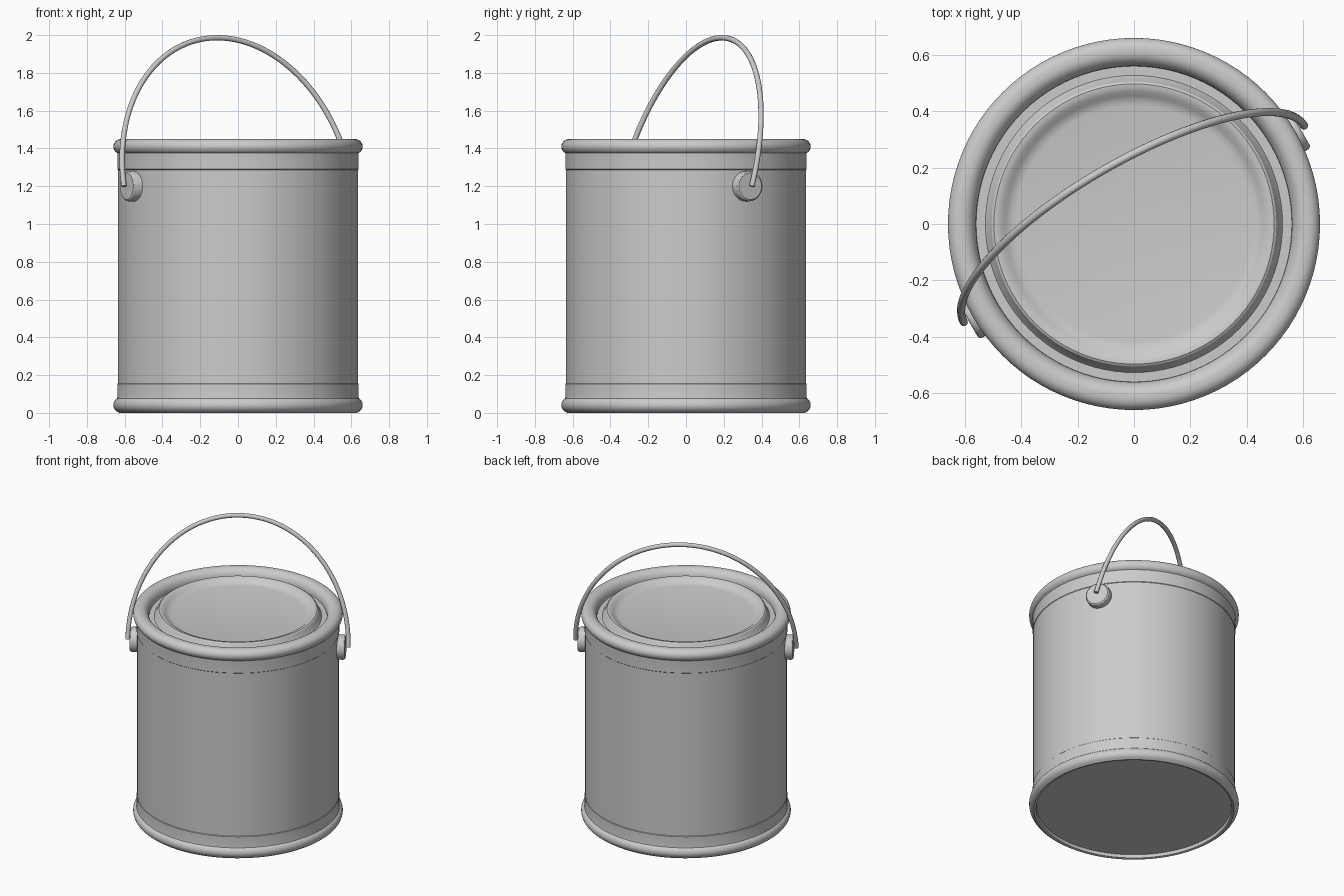
import bpy, bmesh, math
from mathutils import Matrix, Vector

if "Cube" in bpy.data.objects:
    bpy.data.objects.remove(bpy.data.objects["Cube"])

metal = bpy.data.materials.new("grey_metal")
metal.diffuse_color = (0.6, 0.6, 0.6, 1)
metal.use_nodes = True
metal.node_tree.nodes["Principled BSDF"].inputs["Base Color"].default_value = metal.diffuse_color
SEG = 96
AZ = math.radians(30)                      # direction of the handle axis
U = Vector((math.cos(AZ), math.sin(AZ), 0))
V = Vector((-math.sin(AZ), math.cos(AZ), 0))


def finish(ob, angle=30):
    bpy.ops.object.select_all(action='DESELECT')
    ob.select_set(True)
    bpy.context.view_layer.objects.active = ob
    bpy.ops.object.shade_smooth_by_angle(angle=math.radians(angle))


def lathe(name, profile, seg=SEG, matrix=None):
    """Revolve (radius, height) points about z; radius 0 closes an end."""
    bm = bmesh.new()
    rings = []
    for r, z in profile:
        if r == 0:
            rings.append([bm.verts.new((0, 0, z))] * seg)
        else:
            rings.append([bm.verts.new((r * math.cos(2 * math.pi * i / seg),
                                        r * math.sin(2 * math.pi * i / seg), z))
                          for i in range(seg)])
    for a, b in zip(rings, rings[1:]):
        for i in range(seg):
            j = (i + 1) % seg
            loop = list(dict.fromkeys((a[i], a[j], b[j], b[i])))
            bm.faces.new(loop)
    if matrix:
        bm.transform(matrix)
    bmesh.ops.recalc_face_normals(bm, faces=bm.faces)
    me = bpy.data.meshes.new(name)
    bm.to_mesh(me)
    bm.free()
    me.materials.append(metal)
    ob = bpy.data.objects.new(name, me)
    bpy.context.collection.objects.link(ob)
    finish(ob)
    return ob


def arc(cr, cz, rr, rz, a0, a1, n=10):
    """Elliptical arc in the (radius, height) plane, angles in degrees."""
    return [(cr + rr * math.cos(math.radians(a0 + (a1 - a0) * i / n)),
             cz + rz * math.sin(math.radians(a0 + (a1 - a0) * i / n)))
            for i in range(n + 1)]


# can: recessed base, rolled bottom rim, wall, rolled top rim, inner groove
can = [(0, 0.025), (0.612, 0.025), (0.616, 0.004), (0.63, 0.0)]
can += arc(0.62, 0.042, 0.04, 0.04, -55, 60)
can += [(0.638, 0.09), (0.638, 0.153), (0.635, 0.156),
        (0.635, 1.287), (0.638, 1.29), (0.638, 1.36)]
can += arc(0.618, 1.41, 0.042, 0.04, -60, 90, 14)
can += arc(0.61, 1.39, 0.05, 0.06, 90, 172, 10)
can += [(0.56, 1.385), (0.515, 1.385)]
lathe("can_body", can)

# pressed lid with raised edge and dished centre
lid = [(0.515, 1.375), (0.527, 1.388), (0.523, 1.393), (0.505, 1.432),
       (0.497, 1.437), (0.485, 1.436), (0.47, 1.43), (0.455, 1.418),
       (0.44, 1.409), (0.42, 1.405), (0, 1.405)]
lathe("lid", lid)

# handle lugs on both sides
lug = [(0, 0.60), (0.08, 0.60), (0.08, 0.668)]
lug += [(0.077, 0.675), (0.07, 0.68), (0, 0.68)]
for side, label in ((1, "right"), (-1, "left")):
    turn = (U * side).to_track_quat('Z', 'Y').to_matrix().to_4x4()
    lathe(label + "_lug", lug, 40, Matrix.Translation((0, 0, 1.2)) @ turn)

# wire handle: half ellipse leaning to the back
cu = bpy.data.curves.new("handle", 'CURVE')
cu.dimensions = '3D'
cu.bevel_depth = 0.0145
cu.bevel_resolution = 3
cu.use_fill_caps = True
N = 64
sp = cu.splines.new('POLY')
sp.points.add(N)
for i, p in enumerate(sp.points):
    t = math.pi * i / N
    pos = U * (0.697 * math.cos(t)) + V * (0.22 * math.sin(t))
    p.co = (pos.x, pos.y, 1.2 + 0.786 * math.sin(t), 1)
cu.materials.append(metal)
handle = bpy.data.objects.new("handle", cu)
bpy.context.collection.objects.link(handle)
bpy.ops.object.select_all(action='DESELECT')
handle.select_set(True)
bpy.context.view_layer.objects.active = handle
bpy.ops.object.convert(target='MESH')
finish(bpy.context.view_layer.objects.active, 50)
